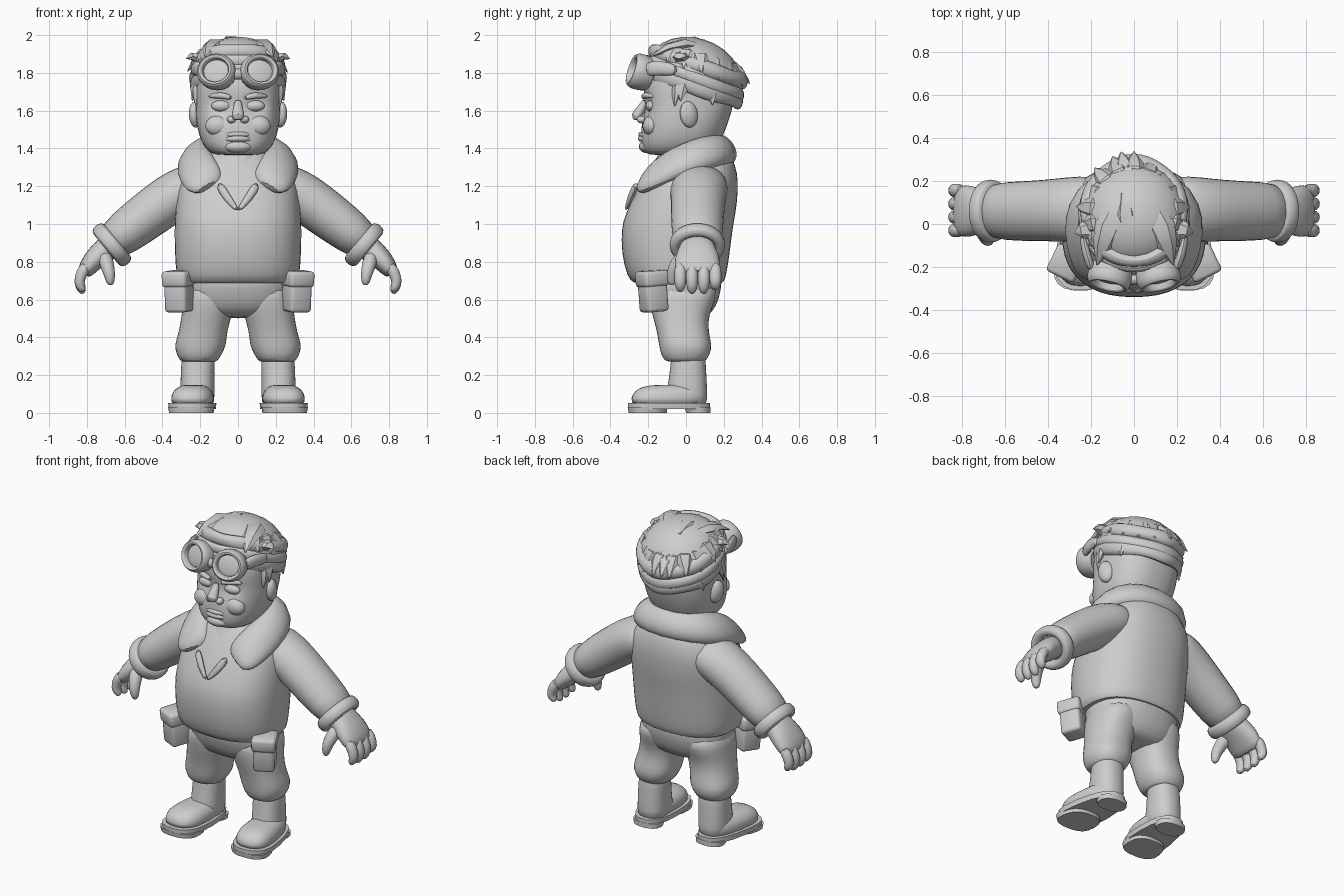
import bpy, bmesh, math, random
from mathutils import Vector, Matrix

if "Cube" in bpy.data.objects:
    bpy.data.objects.remove(bpy.data.objects["Cube"])

random.seed(4)
clay = bpy.data.materials.new("light_grey")
clay.diffuse_color = (0.62, 0.61, 0.61, 1)
clay.use_nodes = True
clay.node_tree.nodes["Principled BSDF"].inputs["Base Color"].default_value = clay.diffuse_color


def finish(name, bm, sub=0, angle=50):
    """Turn a bmesh into a shaded object."""
    bmesh.ops.recalc_face_normals(bm, faces=bm.faces)
    me = bpy.data.meshes.new(name)
    bm.to_mesh(me)
    bm.free()
    me.materials.append(clay)
    ob = bpy.data.objects.new(name, me)
    bpy.context.collection.objects.link(ob)
    if sub:
        ob.modifiers.new("smooth", 'SUBSURF').levels = sub
        ob.modifiers["smooth"].render_levels = sub
    bpy.ops.object.select_all(action='DESELECT')
    ob.select_set(True)
    bpy.context.view_layer.objects.active = ob
    bpy.ops.object.shade_smooth_by_angle(angle=math.radians(angle))
    return ob


def skin(name, rings, sub=1, closed=False, angle=50):
    """Bridge rings of points into a tube, capped unless closed."""
    bm = bmesh.new()
    vs = [[bm.verts.new(p) for p in r] for r in rings]
    n = len(vs[0])
    pairs = list(zip(vs, vs[1:])) + ([(vs[-1], vs[0])] if closed else [])
    for a, b in pairs:
        for i in range(n):
            j = (i + 1) % n
            bm.faces.new((a[i], a[j], b[j], b[i]))
    if not closed:
        bm.faces.new(vs[0])
        bm.faces.new(vs[-1])
    return finish(name, bm, sub, angle)


def oval(c, a, b, n=14, p=1.0):
    """Oval ring, squarer as p drops below one."""
    pw = lambda v: math.copysign(abs(v) ** p, v)
    return [Vector(c) + a * pw(math.cos(t)) + b * pw(math.sin(t))
            for t in (2 * math.pi * i / n for i in range(n))]


def stack(name, rows, n=18, p=0.85, sub=1, angle=50, s=1):
    """Upright loft from rows of height, x centre, half width, front y, back y."""
    return skin(name, [oval((s * cx, (f + b) / 2, z), Vector((w, 0, 0)),
                            Vector((0, (b - f) / 2, 0)), n, p)
                       for z, cx, w, f, b in rows], sub, angle=angle)


def tube(name, path, ref=(0, 1, 0), n=12, sub=1, closed=False, p=1.0, s=1, angle=50):
    """Sweep of x, y, z, radius along ref, radius across ref."""
    pts = [Vector((s * q[0], q[1], q[2])) for q in path]
    m, rings = len(pts), []
    for i, q in enumerate(path):
        t = (pts[(i + 1) % m] - pts[i - 1]) if closed else (pts[min(i + 1, m - 1)] - pts[max(i - 1, 0)])
        t.normalize()
        r = Vector((s * ref[0], ref[1], ref[2]))
        a = (r - t * r.dot(t)).normalized()
        rings.append(oval(pts[i], a * q[3], t.cross(a) * q[4], n, p))
    return skin(name, rings, sub, closed, angle)


def ball(name, c, r, rot=(0, 0, 0), seg=14):
    bm = bmesh.new()
    bmesh.ops.create_uvsphere(bm, u_segments=seg, v_segments=seg // 2 + 2, radius=1)
    ob = finish(name, bm)
    ob.location, ob.scale, ob.rotation_euler = c, r, rot
    return ob


def box(name, c, size, rot, taper=1.0, bevel=0.018):
    bm = bmesh.new()
    bmesh.ops.create_cube(bm, size=1)
    for v in bm.verts:
        k = taper if v.co.z < 0 else 1
        v.co = Vector((v.co.x * size[0] * k, v.co.y * size[1] * k, v.co.z * size[2]))
    bmesh.ops.bevel(bm, geom=bm.edges[:], offset=bevel, segments=2, affect='EDGES', profile=0.5)
    ob = finish(name, bm)
    ob.location, ob.rotation_euler = c, rot
    return ob


# Jacket body, pants seat
stack("jacket", [(.69, 0, .27, -.24, .17), (.685, 0, .31, -.28, .2), (.72, 0, .33, -.315, .215),
                 (.85, 0, .338, -.345, .235), (.98, 0, .34, -.345, .25), (1.05, 0, .335, -.325, .265),
                 (1.18, 0, .33, -.265, .28), (1.27, 0, .30, -.21, .275), (1.35, 0, .22, -.15, .25),
                 (1.42, 0, .13, -.10, .2)], n=22)
stack("pants_seat", [(.5, 0, .16, -.11, .1), (.53, 0, .25, -.18, .14), (.6, 0, .285, -.22, .18),
                     (.7, 0, .29, -.25, .195), (.76, 0, .28, -.24, .19)])

# Neck and undershirt
tube("neck", [(0, -.2, 1.06, .1, .1), (0, -.13, 1.2, .16, .11), (0, -.03, 1.32, .15, .12),
              (0, .0, 1.46, .14, .13)], ref=(1, 0, 0))

# Fur collar with two lapels
half = [(.15, -.235, 1.19, .03, .075), (.175, -.215, 1.22, .045, .11), (.205, -.15, 1.27, .06, .115),
        (.235, -.05, 1.325, .065, .11), (.235, .06, 1.365, .07, .105), (.17, .16, 1.39, .075, .1)]
collar = half + [(0, .2, 1.395, .075, .1)] + [(-q[0],) + q[1:] for q in reversed(half)]
pts = [Vector(q[:3]) for q in collar]
rings = []
for i, q in enumerate(collar):
    t = (pts[min(i + 1, 12)] - pts[max(i - 1, 0)]).normalized()
    out = Vector((q[0], q[1] - .0, 0)).normalized()
    out = (out * .75 + Vector((0, 0, -.75))).normalized()
    a = (out - t * out.dot(t)).normalized()
    rings.append(oval(pts[i], a * q[4], t.cross(a) * q[3], 12))
skin("fur_collar", rings)

for s in (-1, 1):
    side = "left" if s > 0 else "right"
    # Opening trim below the lapels
    tube(side + "_jacket_opening", [(.105, -.26, 1.22, .02, .025), (.06, -.295, 1.14, .018, .025),
                                    (0, -.32, 1.07, .01, .012)], s=s, n=8)
    # Sleeve and rolled cuff
    tube(side + "_sleeve", [(.14, .07, 1.23, .15, .10), (.25, .07, 1.195, .16, .135), (.36, .065, 1.135, .15, .135),
                            (.48, .06, 1.045, .145, .13), (.60, .06, .955, .14, .12), (.69, .06, .885, .125, .10)], s=s, n=14)
    axis, up = Vector((s * .77, 0, -.64)), Vector((s * .64, 0, .77))
    cuff = []
    for i in range(16):
        t = 2 * math.pi * i / 16
        d = Vector((0, 1, 0)) * math.cos(t) + up * math.sin(t)
        c = Vector((s * .668, .06, .89)) + Vector((0, .12, 0)) * math.cos(t) + up * .105 * math.sin(t)
        cuff.append(oval(c, d * .033, axis * .042, 8, .8))
    skin(side + "_cuff", cuff, closed=True)
    # Hand, fingers and thumb
    tube(side + "_palm", [(.64, .06, .91, .09, .07), (.70, .06, .865, .10, .07), (.755, .06, .82, .125, .062),
                          (.80, .06, .765, .125, .05), (.82, .06, .73, .11, .035)], s=s, p=.85)
    for k in range(4):
        y, d = -.03 + .062 * k, (.01, 0, .0, .02)[k]
        tube(side + "_finger", [(.795, y, .79, .034, .035), (.832, y, .735, .035, .034), (.842, y, .69, .034, .031),
                                (.83, y, .652 + d, .029, .026), (.815, y, .632 + d, .014, .014)], s=s, n=8)
    tube(side + "_thumb", [(.71, .01, .84, .05, .045), (.695, -.05, .79, .044, .042), (.68, -.075, .735, .036, .034),
                           (.675, -.075, .69, .026, .024), (.675, -.07, .675, .012, .012)], s=s, n=8)
    # Trouser leg gathered above the boot
    stack(side + "_trouser_leg", [(.27, .205, .085, -.085, .09), (.275, .208, .1, -.115, .105), (.31, .205, .122, -.135, .13),
                                  (.36, .2, .14, -.145, .14), (.43, .185, .128, -.155, .12), (.52, .165, .135, -.18, .12),
                                  (.6, .15, .14, -.2, .165), (.7, .14, .14, -.2, .17)], s=s)
    # Boot shaft, foot, sole and heel
    stack(side + "_boot_shaft", [(.02, .215, .09, -.1, .115), (.1, .215, .093, -.11, .115), (.18, .215, .09, -.09, .11),
                                 (.3, .21, .09, -.08, .105), (.34, .21, .08, -.07, .09)], s=s)

    def foot(name, rows, **kw):
        # rows of height, toe y, heel y, half width; the toe splays outward
        rings = []
        for z, f, b, w in rows:
            ring = oval((0, (f + b) / 2, z), Vector((w, 0, 0)), Vector((0, (b - f) / 2, 0)), 18, .75)
            for v in ring:
                k = max(0, min(1, (.1 - v.y) / .35))
                v.x = s * (.22 + v.x * (.8 + .25 * k) + .03 * k)
            rings.append(ring)
        return skin(name, rings, **kw)
    foot(side + "_boot_foot", [(.03, -.295, .11, .115), (.08, -.295, .11, .12), (.115, -.275, .11, .11),
                               (.14, -.235, .1, .08), (.15, -.16, .08, .05)])
    foot(side + "_boot_sole", [(.02, -.31, .13, .128), (.053, -.31, .13, .13)], sub=0)
    foot(side + "_sole_tread", [(0, -.305, -.1, .115), (.03, -.31, -.1, .12)], sub=0)
    stack(side + "_boot_heel", [(0, .22, .09, 0, .13), (.03, .22, .095, -.01, .13)], sub=0, s=s)
    # Belt pouch with flap
    rot = (.08, 0, s * .45)
    box(side + "_pouch", (s * .312, -.175, .635), (.125, .125, .2), rot, 1.0)
    box(side + "_pouch_flap", (s * .315, -.18, .71), (.145, .145, .085), rot, .97)
    # Ear and face details
    ball(side + "_ear", (s * .225, .015, 1.58), (.034, .05, .07), (.15, 0, s * .35))
    ball(side + "_eyelid", (s * .088, -.185, 1.625), (.055, .03, .03))
    tube(side + "_brow", [(.03, -.222, 1.665, .014, .014), (.09, -.225, 1.685, .02, .02),
                          (.16, -.17, 1.675, .012, .012)], s=s, n=8)
    ball(side + "_nostril", (s * .035, -.235, 1.553), (.024, .026, .02))
    ball(side + "_cheek", (s * .105, -.185, 1.52), (.07, .045, .055))

# Head with eye sockets pressed in
head = stack("head", [(1.365, 0, .09, -.17, .04), (1.37, 0, .14, -.215, .1), (1.41, 0, .182, -.237, .16), (1.47, 0, .208, -.24, .2),
                      (1.54, 0, .222, -.235, .225), (1.6, 0, .225, -.228, .245), (1.64, 0, .225, -.225, .25),
                      (1.7, 0, .228, -.228, .26), (1.78, 0, .228, -.215, .25), (1.87, 0, .19, -.16, .2),
                      (1.94, 0, .1, -.07, .11)], n=28, p=.82)
for v in head.data.vertices:
    d = math.hypot((abs(v.co.x) - .09) / .07, (v.co.z - 1.625) / .05)
    if v.co.y < 0 and d < 1:
        v.co.y += .04 * (1 - d * d)
tube("nose", [(0, -.215, 1.66, .02, .015), (0, -.235, 1.61, .026, .024), (0, -.265, 1.573, .04, .034),
              (0, -.258, 1.548, .026, .02)], ref=(1, 0, 0), n=10)
for z, r in ((1.475, .014), (1.452, .017)):
    tube("lip", [(-.08, -.212, z - .006, .006, .006), (-.04, -.235, z, r, r), (0, -.242, z, r, r),
                 (.04, -.235, z, r, r), (.08, -.212, z - .006, .006, .006)], n=8)
ball("chin", (0, -.205, 1.41), (.075, .045, .035))

# Hair cap, lower hair roll and goggle strap, tilted back
ball("hair_cap", (0, .04, 1.79), (.25, .255, .195), (-.3, 0, 0), 22)


def band(name, z, rx, ry, thick, high, slope, cy):
    rings = []
    for i in range(24):
        t = 2 * math.pi * i / 24
        d = Vector((math.cos(t), math.sin(t), 0))
        c = Vector((d.x * rx, cy + d.y * ry, z - slope * d.y * ry))
        w = 1 + .12 * math.sin(5 * t)
        rings.append(oval(c, d * thick * w, Vector((0, -.1, 1)) * high * w, 8))
    return skin(name, rings, closed=True)


band("lower_hair", 1.735, .225, .235, .035, .06, .3, .035)
band("goggle_strap", 1.775, .238, .245, .026, .04, .36, .04)
band("upper_hair", 1.835, .218, .23, .04, .05, .33, .06)


def lock(name, a, b, w, h, lift=.02):
    """Pointed hair lock from root a to tip b."""
    a, b = Vector(a), Vector(b)
    path = []
    for k, r in ((0, .6), (.3, 1), (.65, .7), (1, .06)):
        q = a.lerp(b, k)
        path.append((q.x, q.y, q.z + lift * math.sin(math.pi * k), w * r, h * r))
    d = (b - a).cross(Vector((0, 0, 1)))
    return tube(name, path, ref=d if d.length > .01 else (1, 0, 0), n=6, sub=0, angle=35)


# Locks around the sides and back, crest and forehead tufts
for i in range(13):
    t = math.radians(-35 + 250 * i / 12)
    c, sn = math.cos(t), math.sin(t)
    j = random.uniform(-.012, .025)
    lock("hair_lock", (.16 * c, .05 + .17 * sn, 1.9 - .05 * sn),
         ((.262 + j) * c, .05 + (.265 + j) * sn, 1.81 - .09 * sn + j), .055, .03)
    if i % 2:
        lock("nape_lock", (.21 * c, .04 + .22 * sn, 1.75 - .06 * sn),
             (.25 * c, .03 + .24 * sn, 1.645 - .03 * sn), .05, .03)
lock("back_lock", (-.02, .17, 1.86), (-.06, .335, 1.755), .07, .04)
lock("crest", (-.04, .14, 1.935), (-.03, -.18, 1.89), .055, .04, .045)
for x in (-.15, .06, .16):
    lock("forehead_lock", (x * .6, .06, 1.94), (x * 1.15, -.19, 1.885), .07, .035, .03)
for x in (-1, 1):
    lock("temple_lock", (x * .19, -.02, 1.86), (x * .275, -.04, 1.875), .05, .03)
    lock("sideburn", (x * .215, -.05, 1.75), (x * .222, -.06, 1.62), .03, .02, 0)

# Goggles tilted up on the forehead
tilt = Matrix.Rotation(-.3, 3, 'X')
for s in (-1, 1):
    turn = Matrix.Rotation(s * .22, 3, 'Z') @ tilt
    c0 = Vector((s * .113, -.245, 1.805))
    profile = [(.07, .075), (.098, .06), (.108, 0), (.105, -.03), (.09, -.052), (.074, -.045), (.066, -.015)]
    rings = []
    for i in range(18):
        t = 2 * math.pi * i / 18
        rings.append([c0 + turn @ Vector((r * math.cos(t), y, .92 * r * math.sin(t))) for r, y in profile])
    skin("goggle_rim", rings, closed=True, sub=1)
    lens = ball("goggle_lens", c0, (.078, .018, .072), turn.to_euler())
    lens.location = c0 + turn @ Vector((0, -.005, 0))
    tube("goggle_hinge", [(.19, -.22, 1.815, .025, .045), (.225, -.14, 1.83, .022, .042),
                          (.24, -.04, 1.81, .018, .035)], ref=(1, 0, 0), s=s, n=8)
tube("goggle_bridge", [(-.05, -.25, 1.8, .03, .035), (0, -.265, 1.79, .025, .03), (.05, -.25, 1.8, .03, .035)], n=8)
